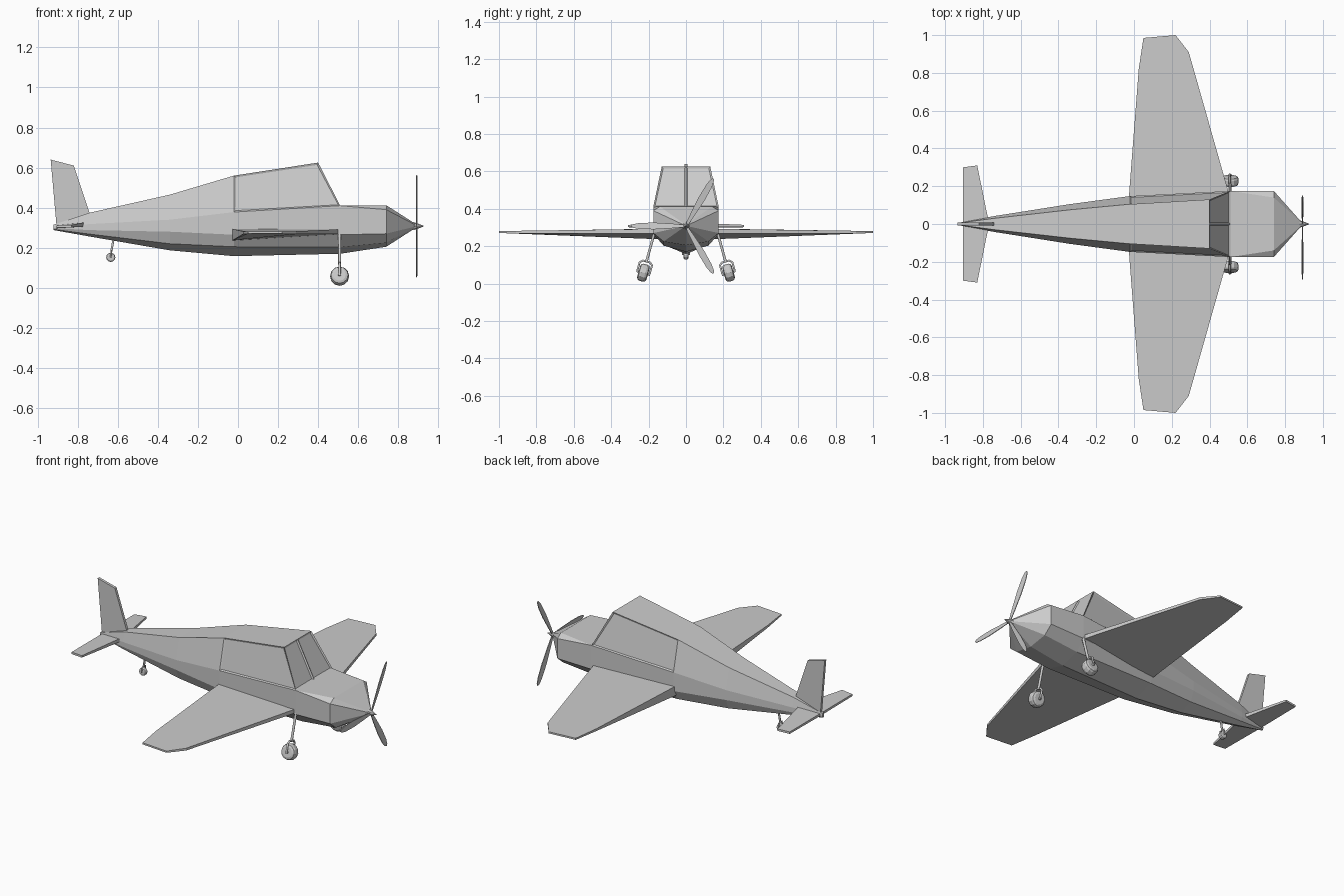
import bpy, bmesh
from math import radians, cos, sin, atan2
from mathutils import Vector, Matrix

cube = bpy.data.objects.get("Cube")
if cube:
    bpy.data.objects.remove(cube)

# Single plain grey finish
grey = bpy.data.materials.new("light_grey")
grey.use_nodes = True
grey.diffuse_color = (0.6, 0.6, 0.6, 1)
grey.node_tree.nodes["Principled BSDF"].inputs["Base Color"].default_value = (0.6, 0.6, 0.6, 1)


def add_object(name, bm):
    bmesh.ops.recalc_face_normals(bm, faces=bm.faces)
    mesh = bpy.data.meshes.new(name)
    bm.to_mesh(mesh)
    bm.free()
    mesh.materials.append(grey)
    obj = bpy.data.objects.new(name, mesh)
    bpy.context.collection.objects.link(obj)
    return obj


def slab(name, lower, upper):
    """Closed solid between two matching outlines."""
    bm = bmesh.new()
    a = [bm.verts.new(p) for p in lower]
    b = [bm.verts.new(p) for p in upper]
    bm.faces.new(a)
    bm.faces.new(b)
    n = len(a)
    for i in range(n):
        j = (i + 1) % n
        bm.faces.new((a[i], a[j], b[j], b[i]))
    return add_object(name, bm)


def tube(name, points, radius):
    curve = bpy.data.curves.new(name, "CURVE")
    curve.dimensions = "3D"
    curve.bevel_depth = radius
    curve.bevel_resolution = 1
    curve.use_fill_caps = True
    spline = curve.splines.new("POLY")
    spline.points.add(len(points) - 1)
    for sp, p in zip(spline.points, points):
        sp.co = (*p, 1)
    curve.materials.append(grey)
    obj = bpy.data.objects.new(name, curve)
    bpy.context.collection.objects.link(obj)


def wheel(name, centre, radius, width, lean):
    """Rounded low-poly wheel whose axle runs along y, tilted by lean."""
    bm = bmesh.new()
    bmesh.ops.create_cone(bm, cap_ends=True, segments=12, radius1=radius,
                          radius2=radius, depth=width)
    rims = [e for e in bm.edges if abs(e.verts[0].co.z - e.verts[1].co.z) < 1e-5]
    bmesh.ops.bevel(bm, geom=rims, offset=width * 0.3, segments=2, affect="EDGES", profile=0.5)
    turn = Matrix.Rotation(lean, 4, "X") @ Matrix.Rotation(radians(90), 4, "X")
    bmesh.ops.transform(bm, matrix=Matrix.Translation(centre) @ turn, verts=bm.verts)
    add_object(name, bm)


# Fuselage: half sections from roof centre to keel, lofted tail to nose
def section(x, top, mid, side, low, keel):
    return [(x, 0, top[1])] + [(x, w, z) for w, z in (top, mid, side, low)] + [(x, 0, keel)]


tail = section(-0.92, (0.006, 0.315), (0.008, 0.307), (0.008, 0.298), (0.006, 0.292), 0.288)
fin_root = section(-0.74, (0.03, 0.375), (0.042, 0.318), (0.042, 0.288), (0.032, 0.268), 0.256)
rear = section(-0.34, (0.075, 0.465), (0.105, 0.34), (0.105, 0.28), (0.08, 0.22), 0.187)
cabin = section(-0.02, (0.105, 0.56), (0.148, 0.378), (0.148, 0.265), (0.115, 0.205), 0.158)
deck = section(0.51, (0.175, 0.41), (0.175, 0.41), (0.175, 0.265), (0.12, 0.203), 0.17)
screen = [(0.4, 0, 0.625), (0.4, 0.13, 0.625)] + deck[2:]
cowl = section(0.74, (0.14, 0.412), (0.175, 0.39), (0.175, 0.27), (0.12, 0.225), 0.205)
nose = section(0.885, (0.01, 0.32), (0.012, 0.314), (0.012, 0.306), (0.01, 0.302), 0.298)

bm = bmesh.new()
rings = [[bm.verts.new(p) for p in r]
         for r in (tail, fin_root, rear, cabin, screen, deck, cowl, nose)]
panes = []
for k, (a, b) in enumerate(zip(rings, rings[1:])):
    for i in range(len(a) - 1):
        f = bm.faces.new((a[i], a[i + 1], b[i + 1], b[i]))
        if (k, i) in ((3, 1), (4, 0)):
            panes.append(f)
for end in (rings[0], rings[-1]):
    bm.faces.new(end)
bmesh.ops.remove_doubles(bm, verts=bm.verts, dist=0.0005)
bmesh.ops.recalc_face_normals(bm, faces=bm.faces)
# Sunken side window and windscreen pane
bmesh.ops.inset_individual(bm, faces=[f for f in panes if f.is_valid],
                           thickness=0.012, depth=-0.006)
fuselage = add_object("fuselage", bm)
fuselage.modifiers.new("mirror", "MIRROR").use_axis = (False, True, False)

# Wings and tailplane: x, y, underside z, upper z
WING = [(-0.03, 0.10, 0.235, 0.295), (-0.025, 0.17, 0.238, 0.293), (0.025, 0.82, 0.268, 0.282),
        (0.05, 0.985, 0.27, 0.28), (0.22, 1.0, 0.27, 0.28), (0.29, 0.91, 0.268, 0.282),
        (0.50, 0.17, 0.268, 0.292), (0.51, 0.10, 0.268, 0.292)]
TAILPLANE = [(-0.905, 0, 0.297, 0.312), (-0.905, 0.30, 0.3, 0.312), (-0.83, 0.31, 0.302, 0.314),
             (-0.775, 0.04, 0.305, 0.325), (-0.75, 0, 0.305, 0.325)]
LEAN = 0.27
for side, s in (("left", 1), ("right", -1)):
    for part, plan in (("wing", WING), ("tailplane", TAILPLANE)):
        slab(f"{side}_{part}", [(x, s * y, lo) for x, y, lo, hi in plan],
             [(x, s * y, hi) for x, y, lo, hi in plan])

    # Main gear: leaning strut, fork and wheel
    hub = Vector((0.507, s * 0.228, 0.058))
    down = Vector((0, s * sin(LEAN), -cos(LEAN)))
    axle = Vector((0, cos(LEAN), s * sin(LEAN)))
    crown = hub - down * 0.062
    tube(f"{side}_gear_strut", [hub - down * 0.22, crown], 0.008)
    tube(f"{side}_gear_fork", [hub + axle * 0.034, crown + axle * 0.034 + down * 0.012,
                               crown + axle * 0.02, crown - axle * 0.02,
                               crown - axle * 0.034 + down * 0.012, hub - axle * 0.034], 0.006)
    tube(f"{side}_gear_axle", [hub - axle * 0.038, hub + axle * 0.038], 0.008)
    wheel(f"{side}_main_wheel", hub, 0.047, 0.052, s * LEAN)

# Tail fin
FIN = [(-0.905, 0.3), (-0.935, 0.64), (-0.82, 0.61), (-0.74, 0.372), (-0.76, 0.3)]
slab("tail_fin", [(x, -0.008, z) for x, z in FIN], [(x, 0.008, z) for x, z in FIN])

# Tail wheel
tube("tail_strut", [(-0.62, 0, 0.25), (-0.632, 0, 0.183)], 0.006)
tube("tail_fork", [(-0.635, -0.018, 0.152), (-0.632, -0.016, 0.183),
                   (-0.632, 0.016, 0.183), (-0.635, 0.018, 0.152)], 0.004)
wheel("tail_wheel", Vector((-0.635, 0, 0.152)), 0.023, 0.026, 0)

# Spinner
bm = bmesh.new()
bmesh.ops.create_cone(bm, cap_ends=True, segments=8, radius1=0.02, radius2=0.002, depth=0.05)
bmesh.ops.transform(bm, verts=bm.verts, matrix=Matrix.Translation((0.902, 0, 0.308))
                    @ Matrix.Rotation(radians(90), 4, "Y"))
add_object("spinner", bm)

# Three propeller blades: distance from hub, half width
BLADE = [(0.0, 0.006), (0.07, 0.012), (0.17, 0.018), (0.25, 0.016), (0.285, 0.009), (0.295, 0.0)]
outline = [(r, w) for r, w in BLADE] + [(r, -w) for r, w in BLADE[-2::-1]]
for n, angle in enumerate((60, 180, 300)):
    c, q = cos(radians(angle)), sin(radians(angle))
    faces = [[(0.892 + w * 0.15 + t, r * c - w * q, 0.308 + r * q + w * c) for r, w in outline]
             for t in (-0.002, 0.002)]
    slab(f"propeller_blade_{n + 1}", *faces)
